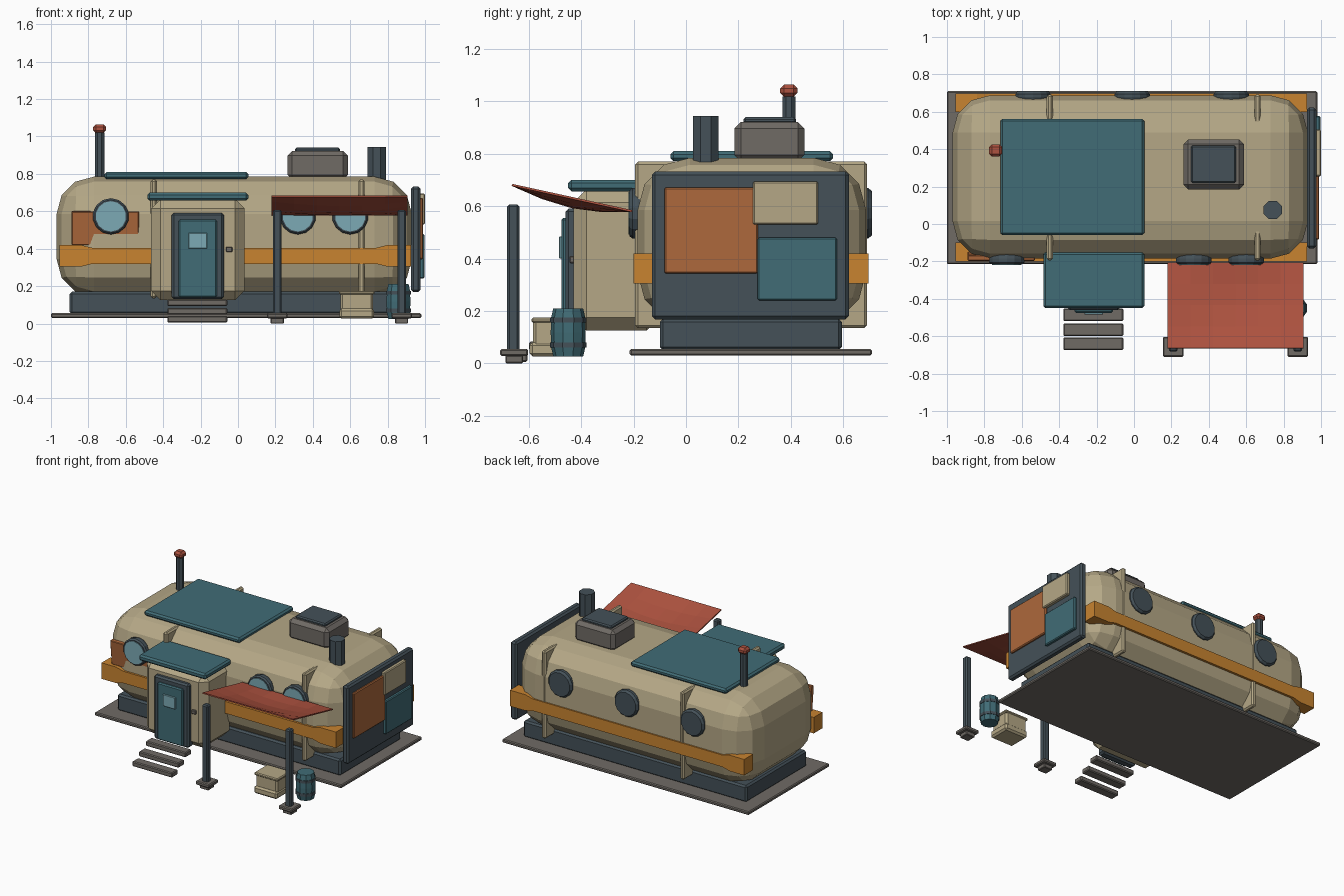
import bpy, bmesh, math
from mathutils import Vector

cube = bpy.data.objects.get("Cube")
if cube:
    bpy.data.objects.remove(cube, do_unlink=True)


def material(name, r, g, b):
    m = bpy.data.materials.new(name)
    m.use_nodes = True
    m.diffuse_color = (r, g, b, 1)
    m.node_tree.nodes["Principled BSDF"].inputs["Base Color"].default_value = (r, g, b, 1)
    return m


BEIGE = material("beige", .46, .39, .24)
TEAL = material("teal", .052, .15, .18)
SLATE = material("slate", .058, .082, .098)
GREY = material("warm grey", .16, .145, .13)
ORANGE = material("orange", .58, .23, .03)
RUST = material("rust", .42, .14, .045)
RED = material("brick red", .42, .085, .05)
GLASS = material("pale glass", .2, .4, .46)


def finish(name, bm, mat, bevel=0, segments=1):
    bmesh.ops.recalc_face_normals(bm, faces=bm.faces)
    mesh = bpy.data.meshes.new(name)
    bm.to_mesh(mesh)
    bm.free()
    mesh.materials.append(mat)
    ob = bpy.data.objects.new(name, mesh)
    bpy.context.collection.objects.link(ob)
    if bevel:
        mod = ob.modifiers.new("Bevel", 'BEVEL')
        mod.width = bevel
        mod.segments = segments
        mod.limit_method = 'ANGLE'
    return ob


def box(name, xs, ys, zs, mat, bevel=.006, segments=1):
    """Box from its extents; the origin sits at its centre."""
    lo, hi = Vector((xs[0], ys[0], zs[0])), Vector((xs[1], ys[1], zs[1]))
    bm = bmesh.new()
    bmesh.ops.create_cube(bm, size=1)
    bmesh.ops.scale(bm, vec=hi - lo, verts=bm.verts)
    ob = finish(name, bm, mat, bevel, segments)
    ob.location = (lo + hi) / 2
    return ob


def lathe(name, centre, profile, mat, sides=8, axis='Z'):
    """Solid of revolution from (radius, height) pairs."""
    bm = bmesh.new()
    rings = []
    for r, h in profile:
        ring = []
        for i in range(sides):
            a = math.tau * (i + .5) / sides
            u, v = r * math.cos(a), r * math.sin(a)
            ring.append(bm.verts.new((u, v, h) if axis == 'Z' else (u, h, v)))
        rings.append(ring)
    for a, b in zip(rings, rings[1:]):
        for i in range(sides):
            j = (i + 1) % sides
            bm.faces.new((a[i], a[j], b[j], b[i]))
    bm.faces.new(rings[0])
    bm.faces.new(rings[-1])
    ob = finish(name, bm, mat)
    ob.location = centre
    return ob


# Ground slab, plinth and rounded hull
box("ground_slab", (-1, .98), (-.215, .71), (.03, .055), GREY)
box("plinth", (-.9, .89), (-.1, .595), (.05, .17), SLATE, .012)
box("hull", (-.97, .93), (-.185, .688), (.145, .785), BEIGE, .2, 3)
for name, x in (("right_rib", -.45), ("left_rib", .66)):
    box(name, (x - .017, x + .017), (-.194, .692), (.135, .77), BEIGE, .01)

# Side bands, flared and deeper at both ends
for name, outer, side in (("front_band", -.2, 1), ("back_band", .698, -1)):
    bm = bmesh.new()
    sections = []
    for x, half, depth in ((-.955, .058, .1), (-.84, .058, .1), (-.78, .043, .04),
                           (.74, .043, .04), (.8, .058, .1), (.925, .058, .1)):
        sections.append([bm.verts.new((x, outer + side * d, .362 + s * half))
                         for d, s in ((0, -1), (0, 1), (depth, 1), (depth, -1))])
    for a, b in zip(sections, sections[1:]):
        for i in range(4):
            j = (i + 1) % 4
            bm.faces.new((a[i], a[j], b[j], b[i]))
    bm.faces.new(sections[0])
    bm.faces.new(sections[-1])
    finish(name, bm, ORANGE)

# Tilted patch behind the front window
patch = box("front_patch", (-.89, -.53), (-.188, -.158), (.42, .6), RUST, .004)
patch.rotation_euler.x = .1

# Round windows: glazed at the front, shuttered at the back
for i, x in enumerate((-.68, .32, .6)):
    lathe(f"front_window_frame_{i}", (x, 0, .573),
          ((.09, -.16), (.097, -.185), (.097, -.205), (.088, -.215)), SLATE, 14, 'Y')
    lathe(f"front_window_glass_{i}", (x, 0, .573), ((.081, -.2), (.081, -.219)), GLASS, 14, 'Y')
for i, x in enumerate((-.54, -.01, .52)):
    lathe(f"back_window_{i}", (x, 0, .573),
          ((.09, .66), (.097, .68), (.097, .695), (.085, .71)), SLATE, 14, 'Y')

# End plate with patches
box("end_plate", (.925, .975), (-.13, .622), (.168, .732), SLATE, .012)
box("end_patch_rust", (.965, .99), (-.083, .275), (.343, .672), RUST)
box("end_patch_beige", (.965, 1), (.255, .505), (.53, .695), BEIGE)
box("end_patch_teal", (.965, .996), (.273, .577), (.24, .48), TEAL)

# Entrance porch
box("porch", (-.465, .035), (-.43, -.1), (.125, .665), BEIGE, .05)
box("porch_roof", (-.485, .055), (-.45, -.15), (.657, .7), TEAL, .012)
box("door_frame", (-.355, -.075), (-.46, -.4), (.13, .592), SLATE, .012)
box("door", (-.317, -.113), (-.476, -.44), (.14, .555), TEAL, .008)
box("door_window", (-.265, -.165), (-.485, -.47), (.4, .485), GLASS, .003)
box("door_bell", (-.065, -.03), (-.445, -.42), (.382, .41), GREY, .004)
for i, (y, z) in enumerate(((-.64, .005), (-.565, .048), (-.485, .093))):
    box(f"step_{i}", (-.378, -.057), (y - .034, y + .034), (z, z + .036), GREY)

# Roof equipment
box("roof_panel", (-.715, .055), (-.06, .562), (.772, .81), TEAL, .012)
box("roof_unit", (.265, .587), (.185, .452), (.77, .922), GREY, .025)
box("roof_unit_lid", (.305, .545), (.22, .42), (.915, .94), SLATE, .008)
lathe("vent_pipe", (.742, .075, 0), ((.053, .74), (.053, .945)), SLATE)
lathe("flue", (-.74, .393, 0), ((.027, .74), (.027, 1.02)), SLATE)
box("flue_cap", (-.775, -.705), (.36, .426), (1.018, 1.065), RED, .015)

# Sagging awning
bm = bmesh.new()
NX, NY = 6, 4
grid = []
for j in range(NY + 1):
    v = j / NY
    row = []
    for i in range(NX + 1):
        u = i / NX
        sag = .035 * math.sin(math.pi * u) * math.sin(math.pi * v)
        row.append(bm.verts.new((.18 + .725 * u, -.663 + .458 * v, .685 - .1 * v - sag)))
    grid.append(row)
for a, b in zip(grid, grid[1:]):
    for i in range(NX):
        bm.faces.new((a[i], a[i + 1], b[i + 1], b[i]))
awning = finish("awning", bm, RED)
awning.modifiers.new("Thickness", 'SOLIDIFY').thickness = .008

# Awning posts and feet
for side, x in (("right", .21), ("left", .875)):
    box(f"{side}_post", (x - .023, x + .023), (-.683, -.637), (.04, .607), SLATE, .008)
    box(f"{side}_post_foot", (x - .055, x + .055), (-.71, -.603), (.028, .055), GREY)
    box(f"{side}_post_footing", (x - .035, x + .035), (-.69, -.622), (0, .03), GREY, .004)

# Crate and barrel
box("crate", (.548, .722), (-.585, -.44), (.03, .168), BEIGE, .012)
box("crate_lid", (.54, .73), (-.59, -.435), (.155, .175), BEIGE, .006)
box("crate_base", (.542, .728), (-.598, -.437), (.026, .08), BEIGE, .012)
lathe("barrel", (.858, -.45, 0),
      ((.057, .025), (.065, .06), (.067, .117), (.065, .175), (.057, .21)), TEAL, 10)
for name, z in (("barrel_lower_hoop", .07), ("barrel_upper_hoop", .165)):
    lathe(name, (.858, -.45, z), ((.069, -.01), (.069, .01)), SLATE, 10)
